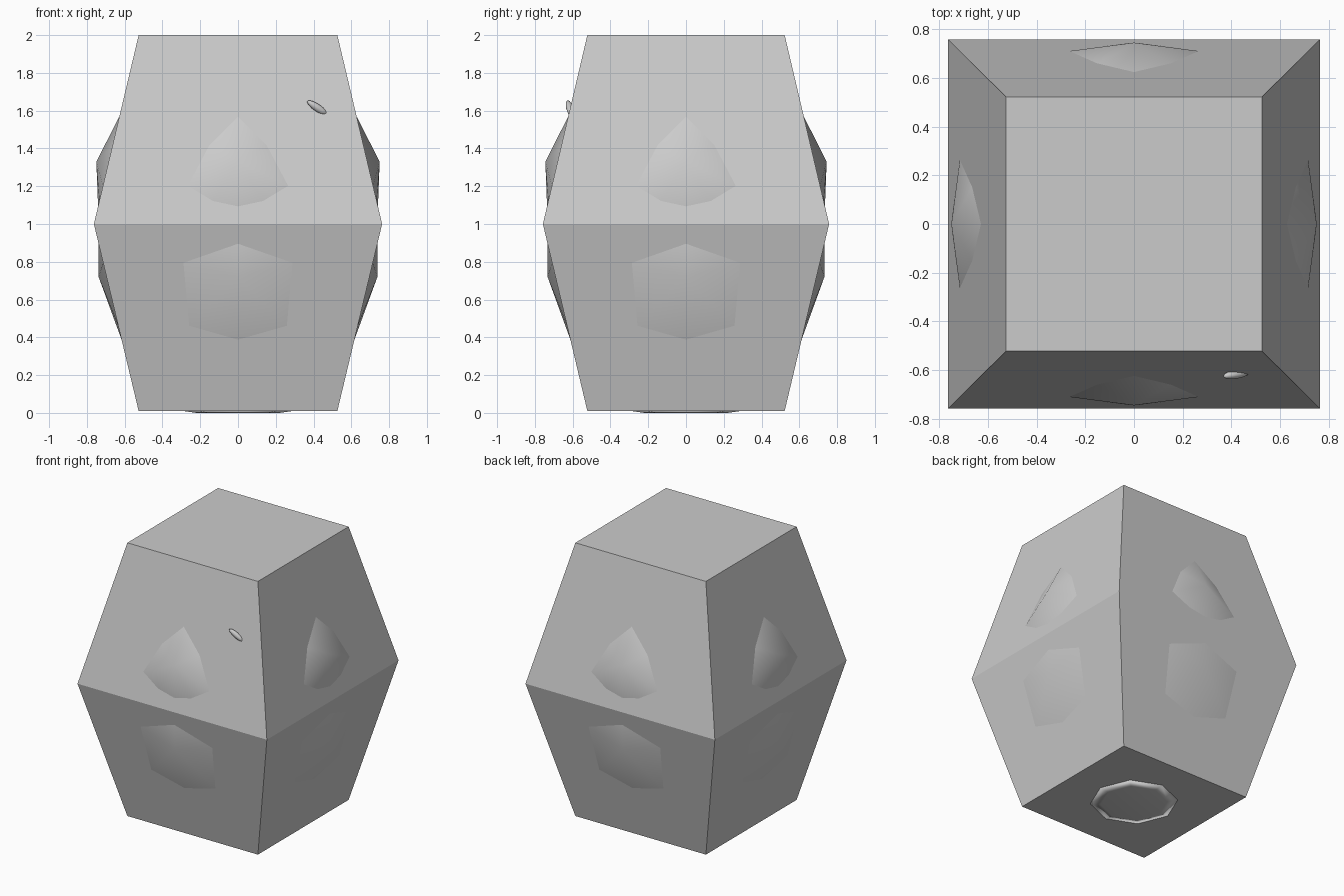
import bpy, bmesh
from math import pi, radians, cos, sin
from mathutils import Matrix

if "Cube" in bpy.data.objects:
    bpy.data.objects.remove(bpy.data.objects["Cube"])

BASE, TOP, MID = 0.01, 2.0, 1.0
WIDE, NARROW = 0.763, 0.526


def make_object(name, bm, smooth=False):
    bmesh.ops.recalc_face_normals(bm, faces=bm.faces)
    mesh = bpy.data.meshes.new(name)
    bm.to_mesh(mesh)
    bm.free()
    for p in mesh.polygons:
        p.use_smooth = smooth
    ob = bpy.data.objects.new(name, mesh)
    bpy.context.collection.objects.link(ob)
    return ob


# Body: two square frustums joined at the waist
bm = bmesh.new()
rings = []
for z, r in ((BASE, NARROW), (MID, WIDE), (TOP, NARROW)):
    rings.append([bm.verts.new((sx * r, sy * r * 0.993, z))
                  for sx, sy in ((-1, -1), (1, -1), (1, 1), (-1, 1))])
bm.faces.new(rings[0][::-1])
bm.faces.new(rings[2])
for a, b in zip(rings, rings[1:]):
    for i in range(4):
        j = (i + 1) % 4
        bm.faces.new((a[i], a[j], b[j], b[i]))
make_object("body", bm)


def wall(z):
    return WIDE - (WIDE - NARROW) * abs(z - MID)


def add_bump(name, half_outline, ridge, angle):
    """Faceted bulge: outline lies on the wall, fanned to a raised ridge point."""
    outline = half_outline + [(-x, z) for x, z in half_outline[-2:0:-1]]
    bm = bmesh.new()
    rim = [bm.verts.new((x, -wall(z) * 0.995, z)) for x, z in outline]
    peak = bm.verts.new((0, -ridge[0], ridge[1]))
    for i in range(len(rim)):
        bm.faces.new((peak, rim[i - 1], rim[i]))
    scale = Matrix.Diagonal((1, 0.993, 1, 1))
    bm.transform(scale @ Matrix.Rotation(angle, 4, 'Z'))
    make_object(name, bm, True)


# Bulges on the four upper and four lower walls
UPPER = [(0, 1.58), (0.16, 1.42), (0.28, 1.195), (0.14, 1.11), (0, 1.08)]
LOWER = [(0, 0.91), (0.31, 0.80), (0.27, 0.45), (0, 0.375)]
for i, side in enumerate(("front", "right", "back", "left")):
    add_bump(side + "_upper_bulge", UPPER, (0.750, 1.33), i * pi / 2)
    add_bump(side + "_lower_bulge", LOWER, (0.738, 0.72), i * pi / 2)

# Shallow bulge under the base
bm = bmesh.new()
bmesh.ops.create_cone(bm, cap_ends=True, segments=8, radius1=0.22, radius2=0.29,
                      depth=0.01, matrix=Matrix.Translation((0, 0, 0.005)))
make_object("base_bulge", bm, True)

# Small sliver on the upper right of the front wall
bm = bmesh.new()
bmesh.ops.create_uvsphere(bm, u_segments=12, v_segments=8, radius=1)
tilt = math_tilt = radians(13.3)
bm.transform(Matrix.Translation((0.42, -0.617, 1.615))
             @ Matrix.Rotation(tilt, 4, 'X')
             @ Matrix.Rotation(radians(35), 4, 'Y')
             @ Matrix.Diagonal((0.065, 0.018, 0.02, 1)))
make_object("front_sliver", bm, True)
